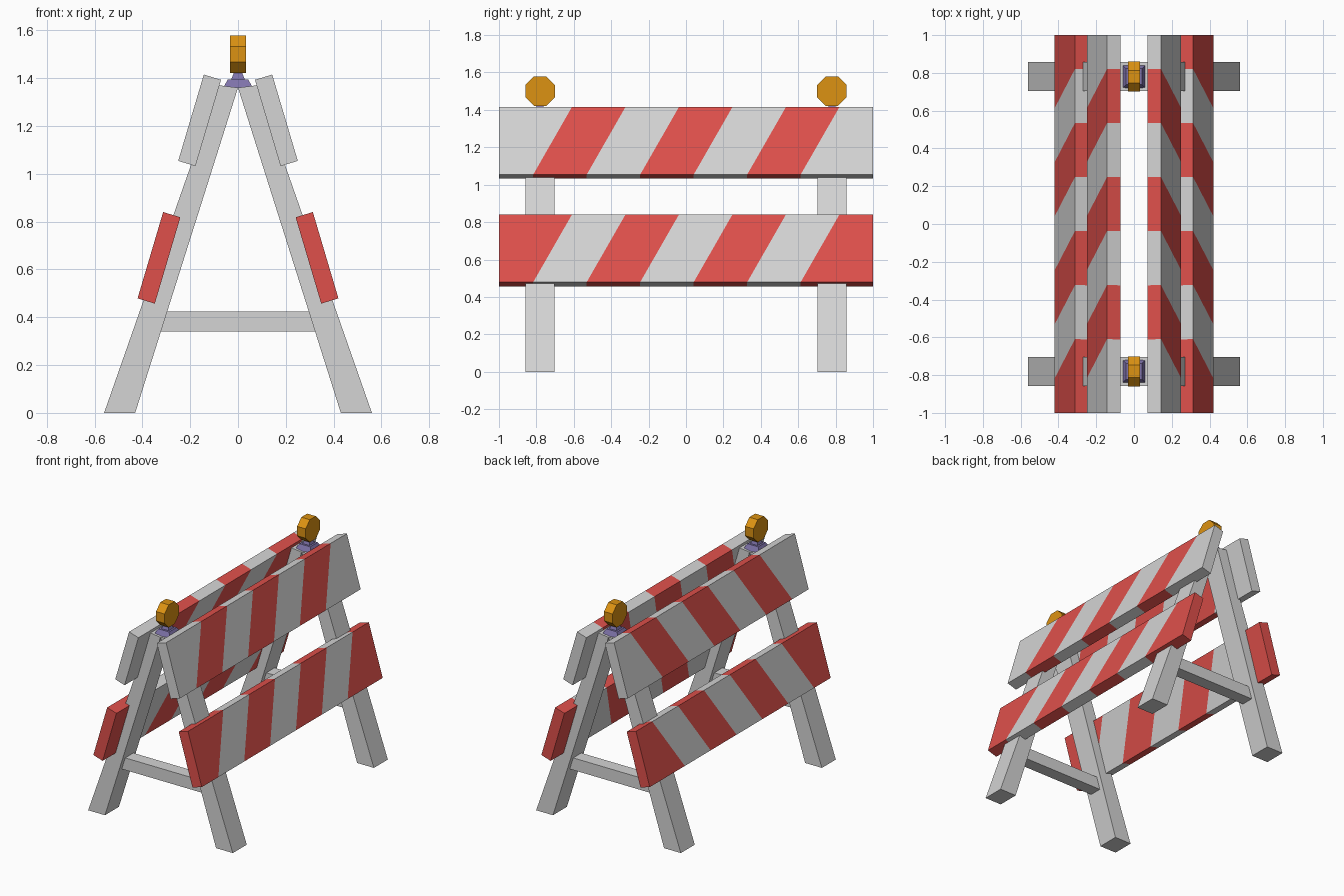
import bpy, bmesh, math
from mathutils import Vector

if "Cube" in bpy.data.objects:
    bpy.data.objects.remove(bpy.data.objects["Cube"])


def material(name, rgb):
    m = bpy.data.materials.new(name)
    m.diffuse_color = (*rgb, 1)
    m.use_nodes = True
    m.node_tree.nodes["Principled BSDF"].inputs["Base Color"].default_value = m.diffuse_color
    return m


WHITE = material("white paint", (0.66, 0.66, 0.66))
RED = material("red paint", (0.74, 0.08, 0.07))
AMBER = material("amber lens", (0.72, 0.29, 0.006))
PURPLE = material("purple mount", (0.21, 0.17, 0.40))


def finish(bm, name, mats):
    bmesh.ops.recalc_face_normals(bm, faces=bm.faces)
    me = bpy.data.meshes.new(name)
    bm.to_mesh(me)
    bm.free()
    for m in mats:
        me.materials.append(m)
    ob = bpy.data.objects.new(name, me)
    bpy.context.collection.objects.link(ob)
    return ob


def loft(rings):
    """Closed solid through rings of equal point count."""
    bm = bmesh.new()
    vs = [[bm.verts.new(p) for p in r] for r in rings]
    n = len(rings[0])
    for a, b in zip(vs, vs[1:]):
        for i in range(n):
            j = (i + 1) % n
            bm.faces.new((a[i], a[j], b[j], b[i]))
    bm.faces.new(vs[0])
    bm.faces.new(vs[-1])
    return bm


def prism(profile, y0, y1):
    """Extrude an x-z profile along y."""
    return loft([[(x, y, z) for x, z in profile] for y in (y0, y1)])


# Striped boards: cut by slanted planes, then coloured alternately
DROP = Vector((0.107, 0, -0.361))
THICK = Vector((-0.072, 0, -0.022))
SLANT = 0.207
EDGES = [-0.61 + 0.286 * k for k in range(6)]


def board(name, top, side, first_red):
    flip = Vector((side, 1, 1))
    t, d, w = top * flip, DROP * flip, THICK * flip
    bm = prism([(p.x, p.z) for p in (t, t + d, t + d + w, t + w)], -1, 1)
    normal = Vector((0, 1, 0)) + d * (SLANT / d.length_squared)
    for e in EDGES:
        bmesh.ops.bisect_plane(bm, geom=bm.verts[:] + bm.edges[:] + bm.faces[:],
                               plane_co=t + Vector((0, e, 0)), plane_no=normal)
    for f in bm.faces:
        v = (f.calc_center_median() - t).dot(normal)
        band = sum(v > e for e in EDGES)
        f.material_index = (band + first_red) % 2
    finish(bm, name, [WHITE, RED])


for side, label in ((1, "right"), (-1, "left")):
    board("upper_board_" + label, Vector((0.143, 0, 1.415)), side, 0)
    board("lower_board_" + label, Vector((0.313, 0, 0.84)), side, 1)

for y, end in ((-0.78, "front"), (0.78, "back")):
    # Tapered legs
    for side, label in ((1, "right"), (-1, "left")):
        leg = [(0.43, 0), (0.56, 0), (0.08, 1.37), (0.0, 1.36)]
        finish(prism([(x * side, z) for x, z in leg], y - 0.077, y + 0.077),
               f"leg_{end}_{label}", [WHITE])
    # Crossbar
    finish(prism([(-0.33, 0.34), (0.33, 0.34), (0.305, 0.425), (-0.305, 0.425)],
                 y - 0.045, y + 0.045), "crossbar_" + end, [WHITE])
    # Stepped square lamp mount
    rings = [[(sx * h, y + sy * h, z) for sx, sy in ((-1, -1), (1, -1), (1, 1), (-1, 1))]
             for h, z in ((0.062, 1.36), (0.042, 1.395), (0.028, 1.395), (0.014, 1.43))]
    finish(loft(rings), "lamp_mount_" + end, [PURPLE])
    # Eight-sided warning lamp
    r = 0.079 / math.cos(math.pi / 8)
    ang = [math.pi / 8 + k * math.pi / 4 for k in range(8)]
    finish(loft([[(x, y + r * math.cos(a), 1.5 + r * math.sin(a)) for a in ang]
                 for x in (-0.033, 0.033)]), "warning_lamp_" + end, [AMBER])
